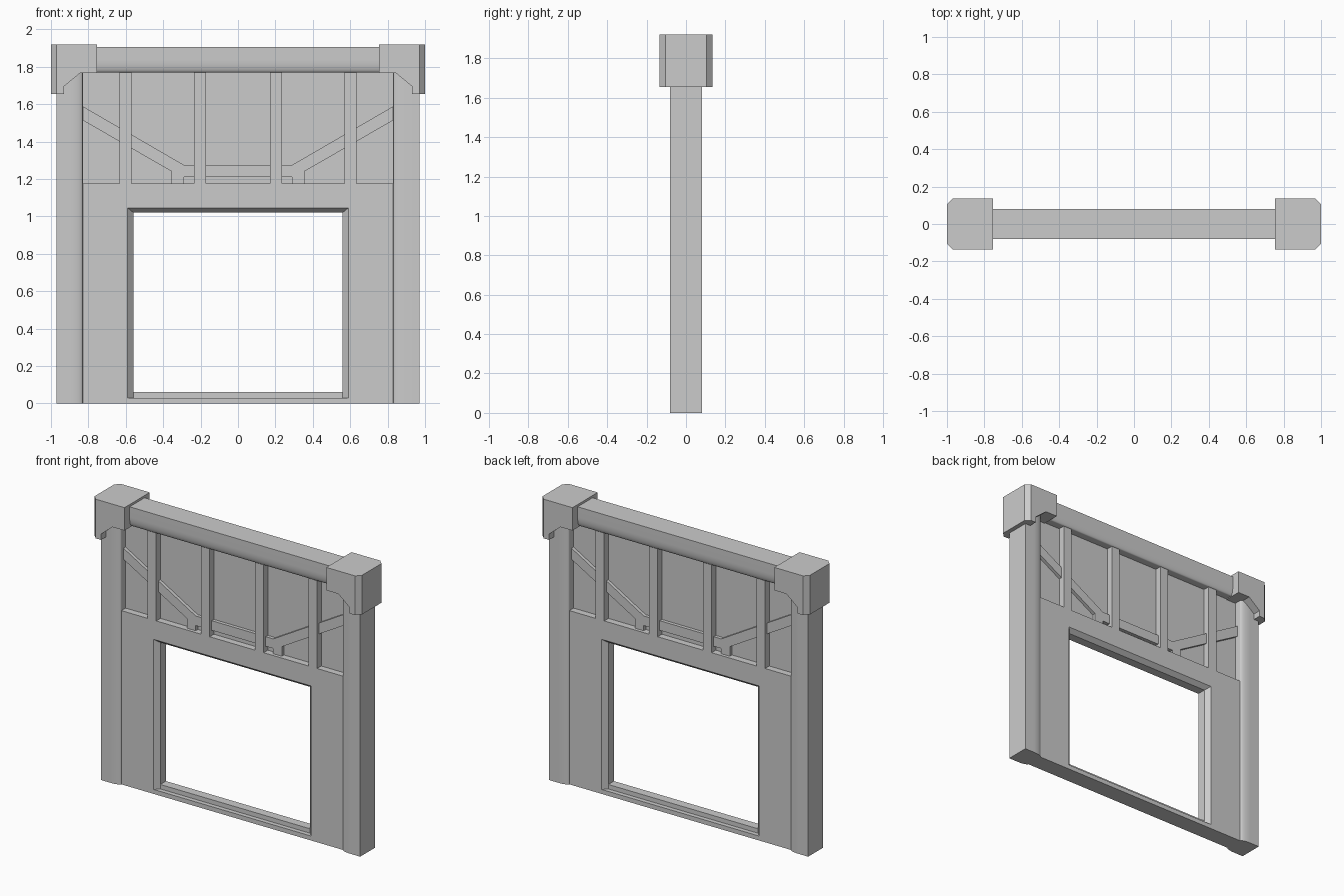
import bpy, bmesh, math

cube = bpy.data.objects.get("Cube")
if cube:
    bpy.data.objects.remove(cube, do_unlink=True)

GREY = (0.6, 0.6, 0.6, 1.0)
mat = bpy.data.materials.new("plain_grey")
mat.use_nodes = True
mat.diffuse_color = GREY
mat.node_tree.nodes["Principled BSDF"].inputs["Base Color"].default_value = GREY


def finish(name, bm, mirror=False, smooth=False):
    bmesh.ops.recalc_face_normals(bm, faces=bm.faces)
    mesh = bpy.data.meshes.new(name)
    bm.to_mesh(mesh)
    bm.free()
    mesh.materials.append(mat)
    ob = bpy.data.objects.new(name, mesh)
    bpy.context.collection.objects.link(ob)
    if smooth:
        bpy.ops.object.select_all(action='DESELECT')
        ob.select_set(True)
        bpy.context.view_layer.objects.active = ob
        bpy.ops.object.shade_smooth_by_angle(angle=math.radians(35))
    if mirror:
        ob.modifiers.new("mirror", 'MIRROR').use_mirror_merge = False
    return ob


def prism(points, axis, lo, hi):
    """Extrude a flat outline along one axis."""
    place = {'X': lambda a, b, d: (d, a, b),
             'Y': lambda a, b, d: (a, d, b),
             'Z': lambda a, b, d: (a, b, d)}[axis]
    bm = bmesh.new()
    ends = [[bm.verts.new(place(a, b, d)) for a, b in points] for d in (lo, hi)]
    for ring in ends:
        bm.faces.new(ring)
    for i in range(len(points)):
        j = (i + 1) % len(points)
        bm.faces.new((ends[0][i], ends[0][j], ends[1][j], ends[1][i]))
    return bm


def rail_profile(outer, inner, half=0.08, drop=0.02, steps=12):
    """Flat outer side, with both faces rounding off towards the inner side."""
    mid = (outer + inner) / 2
    half_side = [(outer, half)]
    for i in range(steps + 1):
        a = math.pi / 2 * i / steps
        half_side.append((mid + (inner - mid) * math.sin(a),
                          half - drop + drop * math.cos(a)))
    return half_side + [(t, -y) for t, y in reversed(half_side)]


WALL = 0.06      # half depth of the lower wall and ribs
LEDGE = 1.175    # top of the lower wall

# Side posts and top beam
finish("side_posts", prism(rail_profile(0.97, 0.83), 'Z', 0, 1.78),
       mirror=True, smooth=True)
beam = [(y, z) for z, y in rail_profile(1.905, 1.77)]
finish("top_beam", prism(beam, 'X', -0.85, 0.85), smooth=True)

# Corner blocks with bracket-shaped underside and chamfered outer edges
bracket = [(1, 1.92), (0.755, 1.92), (0.755, 1.765), (0.845, 1.765),
           (0.93, 1.695), (0.93, 1.655), (1, 1.655)]
bm = prism(bracket, 'Y', -0.135, 0.135)
edges = [e for e in bm.edges
         if all(v.co.x > 0.99 for v in e.verts)
         and abs(e.verts[0].co.z - e.verts[1].co.z) > 0.1]
bmesh.ops.bevel(bm, geom=edges, offset=0.03, segments=1, affect='EDGES')
finish("corner_blocks", bm, mirror=True)

# Lower wall with a splayed doorway
bm = bmesh.new()
layers = []
for x, z, y in ((0.86, LEDGE, -WALL), (0.59, 1.045, -WALL), (0.56, 1.02, -0.03),
                (0.56, 1.02, 0.03), (0.59, 1.045, WALL), (0.86, LEDGE, WALL)):
    layers.append([bm.verts.new(p) for p in
                   ((-x, y, 0), (-x, y, z), (x, y, z), (x, y, 0))])
for k, a in enumerate(layers):
    b = layers[(k + 1) % len(layers)]
    for i in range(3):
        bm.faces.new((a[i], a[i + 1], b[i + 1], b[i]))
for end in (0, 3):
    bm.faces.new([layer[end] for layer in layers])
finish("doorway_wall", bm)

# Stepped threshold
sill = [(-WALL, 0), (-WALL, 0.03), (-0.03, 0.03), (-0.03, 0.06),
        (0.03, 0.06), (0.03, 0.03), (WALL, 0.03), (WALL, 0)]
finish("threshold", prism(sill, 'X', -0.59, 0.59))

# Recessed upper panel
panel = [(-0.86, 1.15), (0.86, 1.15), (0.86, 1.79), (-0.86, 1.79)]
finish("upper_panel", prism(panel, 'Y', -0.015, 0.015))

# Upright ribs, flush with the lower wall
for label, x in (("inner", 0.202), ("outer", 0.602)):
    rib = [(x - 0.032, LEDGE), (x + 0.032, LEDGE), (x + 0.032, 1.78), (x - 0.032, 1.78)]
    finish(label + "_ribs", prism(rib, 'Y', -WALL, WALL), mirror=True)

# Sloping braces joined by a cross rail
right = [(0.29, 1.275), (0.85, 1.6), (0.85, 1.525), (0.355, 1.24),
         (0.355, LEDGE), (0.29, LEDGE), (0.29, 1.21)]
brace = right + [(-x, z) for x, z in reversed(right)]
finish("diagonal_brace", prism(brace, 'Y', -0.038, 0.038))
